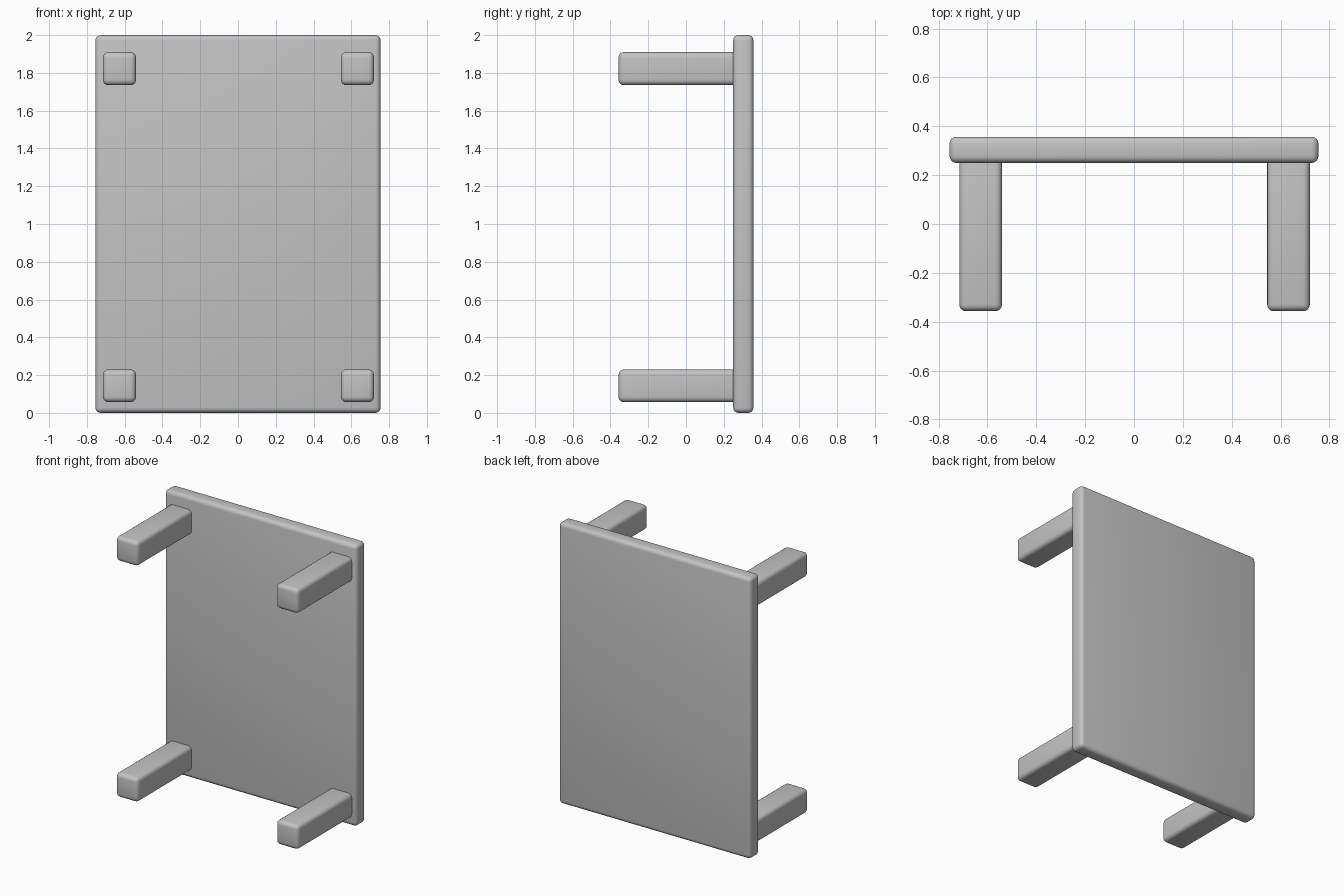
import bpy
import math

cube = bpy.data.objects.get("Cube")
if cube:
    bpy.data.objects.remove(cube, do_unlink=True)

# Single flat grey for the whole table
GREY = (0.55, 0.55, 0.55, 1.0)
grey = bpy.data.materials.new("light_grey")
grey.use_nodes = True
grey.diffuse_color = GREY
grey.node_tree.nodes["Principled BSDF"].inputs["Base Color"].default_value = GREY


def rounded_box(name, low, high, radius):
    """Box between two corners with softly rounded edges."""
    centre = [(a + b) / 2 for a, b in zip(low, high)]
    size = [b - a for a, b in zip(low, high)]
    bpy.ops.mesh.primitive_cube_add(size=1, location=centre)
    obj = bpy.context.object
    obj.name = name
    obj.data.name = name
    obj.scale = size
    bpy.ops.object.transform_apply(location=False, rotation=False, scale=True)
    obj.data.materials.append(grey)
    bevel = obj.modifiers.new("rounded_edges", 'BEVEL')
    bevel.width = radius
    bevel.segments = 4
    bpy.ops.object.modifier_apply(modifier=bevel.name)
    bpy.ops.object.shade_smooth_by_angle(angle=math.radians(35))
    return obj


# Table lying on its side: the top is an upright slab at the back
rounded_box("table_top", (-0.755, 0.25, 0.0), (0.755, 0.357, 2.0), 0.028)

# Four square legs pointing forward, sunk slightly into the slab
for level, z0, z1 in (("lower", 0.057, 0.23), ("upper", 1.735, 1.91)):
    for side, x0, x1 in (("right", -0.715, -0.54), ("left", 0.545, 0.72)):
        rounded_box(f"{level}_{side}_leg", (x0, -0.357, z0), (x1, 0.30, z1), 0.028)
